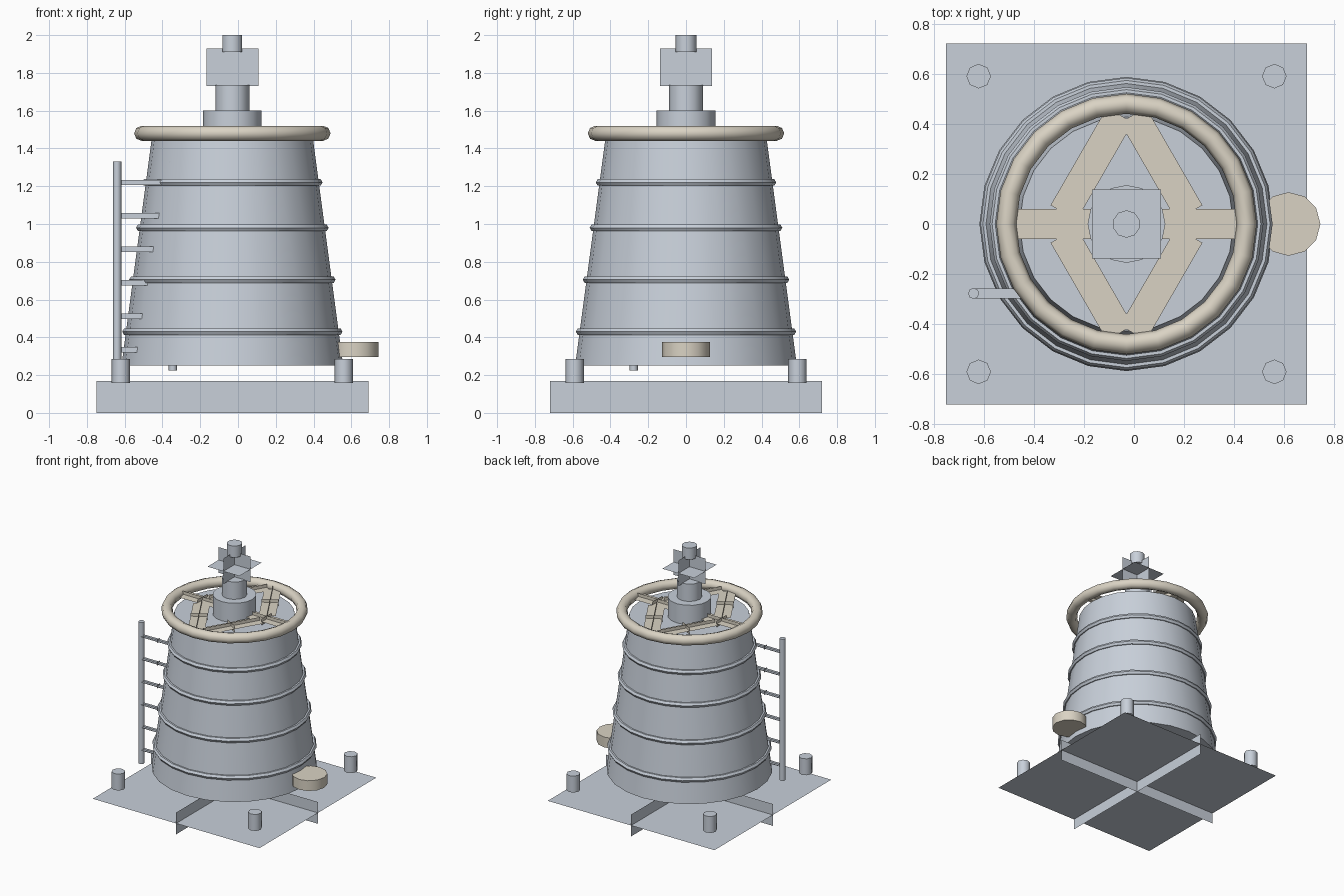
import bpy
from math import cos, sin, pi, radians
from mathutils import Matrix, Vector

if "Cube" in bpy.data.objects:
    bpy.data.objects.remove(bpy.data.objects["Cube"])

CX = -0.03  # axis of the tower


def material(name, rgb):
    m = bpy.data.materials.new(name)
    m.use_nodes = True
    m.diffuse_color = (*rgb, 1)
    m.node_tree.nodes["Principled BSDF"].inputs["Base Color"].default_value = (*rgb, 1)
    return m


STEEL = material("blue_grey_steel", (0.58, 0.63, 0.70))
CREAM = material("cream_paint", (0.70, 0.65, 0.55))


def finish(name, mat):
    ob = bpy.context.object
    ob.name = name
    ob.data.materials.append(mat)
    bpy.ops.object.shade_smooth_by_angle(angle=radians(50))
    return ob


def cone(name, mat, x, y, z0, z1, r0, r1=None, sides=12):
    bpy.ops.mesh.primitive_cone_add(
        vertices=sides, radius1=r0, radius2=r0 if r1 is None else r1,
        depth=z1 - z0, location=(x, y, (z0 + z1) / 2))
    return finish(name, mat)


def torus(name, mat, z, major, minor, sides):
    bpy.ops.mesh.primitive_torus_add(
        location=(CX, 0, z), major_radius=major, minor_radius=minor,
        major_segments=24, minor_segments=sides)
    return finish(name, mat)


def crossed_planes(name, mat, center, size, angle=0):
    """Three mutually perpendicular sheets sharing one centre."""
    verts, faces = [], []
    for normal in range(3):
        a, b = [i for i in range(3) if i != normal]
        for sa, sb in ((-1, -1), (1, -1), (1, 1), (-1, 1)):
            v = Vector((0, 0, 0))
            v[a], v[b] = sa * size[a] / 2, sb * size[b] / 2
            verts.append(v)
        faces.append([normal * 4 + i for i in range(4)])
    faces[1].reverse()
    me = bpy.data.meshes.new(name)
    me.from_pydata(verts, [], faces)
    me.materials.append(mat)
    ob = bpy.data.objects.new(name, me)
    ob.matrix_world = Matrix.Translation(center) @ Matrix.Rotation(angle, 4, "Z")
    bpy.context.collection.objects.link(ob)
    return ob


# Base sheets and corner posts
crossed_planes("base", STEEL, (CX, 0, 0.085), (1.44, 1.44, 0.17))
for sx in (-1, 1):
    for sy in (-1, 1):
        cone("corner_post", STEEL, CX + sx * 0.59, sy * 0.59, 0.157, 0.285, 0.049, sides=8)

# Tapered tower with reinforcing hoops
Z0, Z1, R0, R1 = 0.25, 1.45, 0.587, 0.427
cone("tower", STEEL, CX, 0, Z0, Z1, R0, R1, 24)
for z in (0.43, 0.705, 0.98, 1.22):
    r = R0 + (R1 - R0) * (z - Z0) / (Z1 - Z0)
    torus("hoop", STEEL, z, r, 0.02, 6)

# Top rim and its beams
torus("top_rim", CREAM, 1.48, 0.48, 0.04, 8)
for k in range(6):
    a = k * pi / 3
    crossed_planes("top_beam", CREAM,
                   (CX + 0.277 * cos(a), 0.277 * sin(a), 1.48),
                   (0.45, 0.12, 0.05), -a)

# Central mast
cone("mast_foot", STEEL, CX, 0, 1.45, 1.60, 0.155, sides=16)
cone("mast_neck", STEEL, CX, 0, 1.60, 1.735, 0.09)
crossed_planes("mast_vanes", STEEL, (CX, 0, 1.83), (0.275, 0.275, 0.20))
cone("mast_cap", STEEL, CX, 0, 1.91, 2.0, 0.055, sides=10)

# Side outlet
cone("side_outlet", CREAM, 0.617, 0, 0.295, 0.375, 0.127)

# Ladder: two stiles joined by rungs
LY = -0.277
for x in (-0.64, -0.345):
    cone("ladder_stile", STEEL, x, LY, 0.225, 1.33, 0.022, sides=8)
for i in range(6):
    crossed_planes("ladder_rung", STEEL, (-0.4925, LY, 0.335 + 0.177 * i),
                   (0.295, 0.04, 0.028))
